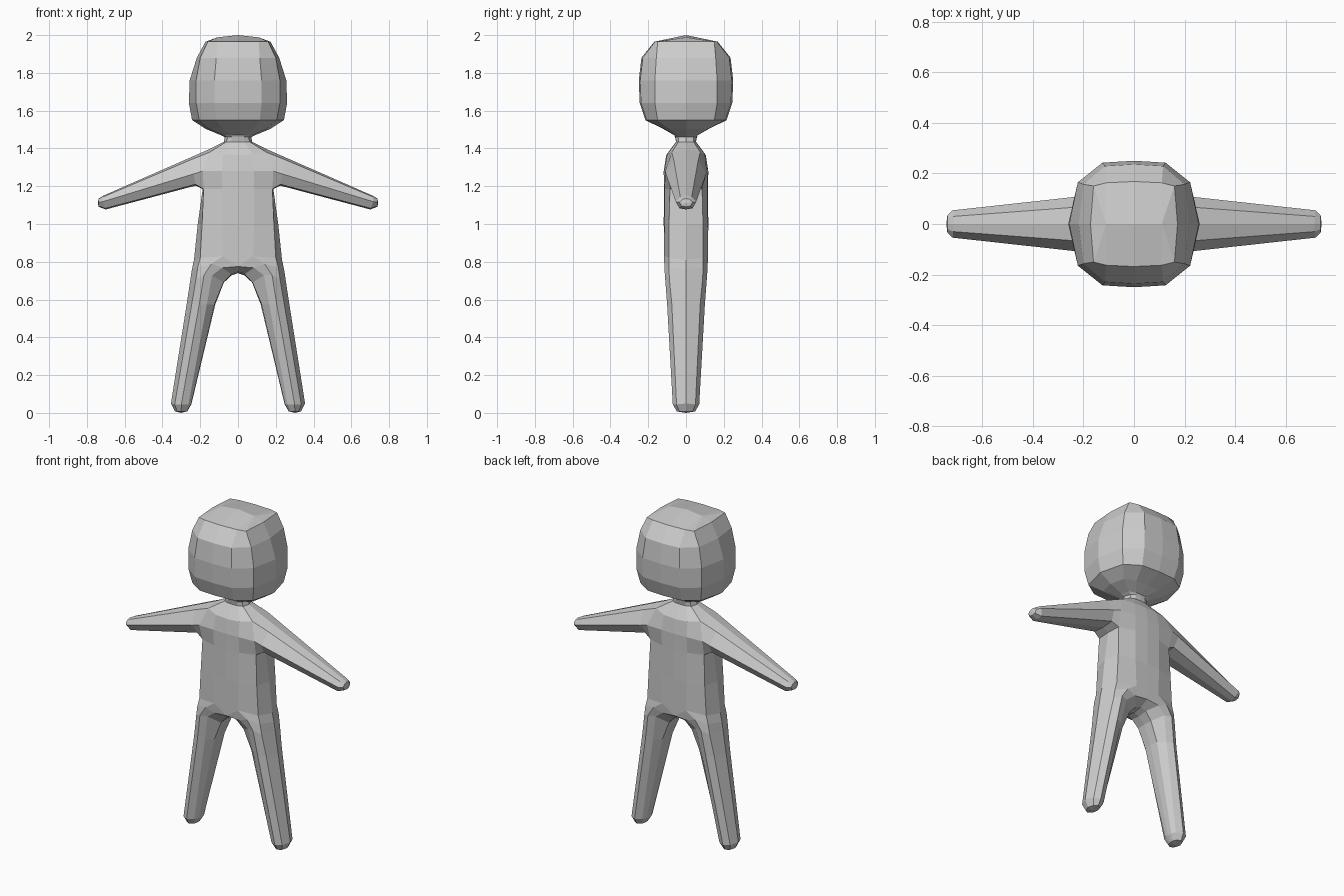
import bpy, bmesh

if "Cube" in bpy.data.objects:
    bpy.data.objects.remove(bpy.data.objects["Cube"])

grey = bpy.data.materials.new("plain grey")
grey.diffuse_color = (0.6, 0.6, 0.6, 1)
grey.use_nodes = True
grey.node_tree.nodes["Principled BSDF"].inputs["Base Color"].default_value = grey.diffuse_color

bm = bmesh.new()


def half_ring(z, a, x1, y1, x2, b, flat=0.97):
    """Right half of a rounded section, from front centre to back centre."""
    front = [(0, -b, z), (x2, -b * flat, z), (x1, -y1, z)]
    return front + [(a, 0, z)] + [(x, -y, h) for x, y, h in reversed(front)]


def mirror_y(front, side):
    """Front points, one side point, then the same points at the back."""
    return front + [side] + [(x, -y, z) for x, y, z in reversed(front)]


def loft(rings, closed=False, skip=()):
    """Join rings of equal length with quads; skip holds (row, column) holes."""
    rows = [[bm.verts.new(p) for p in r] for r in rings]
    n = len(rows[0])
    for i in range(len(rows) - 1):
        for j in range(n if closed else n - 1):
            if (i, j) not in skip:
                k = (j + 1) % n
                bm.faces.new((rows[i][j], rows[i][k], rows[i + 1][k], rows[i + 1][j]))
    return rows


def cap(row, tip):
    c = bm.verts.new(tip)
    for j in range(len(row)):
        bm.faces.new((row[j - 1], row[j], c))


# Torso: hip seam, waist, armpit, chest, shoulder
hip = mirror_y([(0, -.114, .775), (.08, -.117, .83), (.2, -.09, .82)], (.233, 0, .81))
armpit = half_ring(1.185, .187, .182, .085, .085, .117)
chest = half_ring(1.28, .2, .187, .11, .085, .118)
shoulder = mirror_y([(0, -.105, 1.365), (.08, -.1, 1.368), (.15, -.075, 1.38)], (.15, 0, 1.397))
# Neck and head
upper = [
    half_ring(1.435, .075, .062, .04, .035, .053),
    half_ring(1.46, .07, .055, .04, .03, .058),
    half_ring(1.47, .09, .075, .045, .035, .062),
    half_ring(1.503, .17, .15, .09, .08, .12),
    half_ring(1.55, .243, .205, .15, .115, .215),
    half_ring(1.64, .26, .222, .165, .125, .245),
    half_ring(1.76, .256, .222, .165, .125, .25),
    half_ring(1.88, .218, .2, .157, .115, .236),
    half_ring(1.965, .172, .16, .15, .11, .168),
    [(0, 0, 2)] + [(.11, 0, 1.988)] * 5 + [(0, 0, 2)],
]
loft([hip, half_ring(1.0, .213, .19, .09, .085, .118), armpit, chest, shoulder] + upper,
     skip={(2, 2), (2, 3), (3, 2), (3, 3)})


# Leg: front, outer side, back, then the inner side
def leg_ring(front, outer, inner, mid):
    return mirror_y(front, outer) + [(inner[0], inner[1], inner[2]), mid,
                                     (inner[0], -inner[1], inner[2])]


foot = leg_ring([(.262, -.05, .045), (.3, -.07, .045), (.335, -.05, .045)],
                (.355, 0, .05), (.25, .025, .045), (.247, 0, .045))
sole = [(.302 + (x - .302) * .6, y * .7, .008) for x, y, z in foot]
leg = loft([
    leg_ring(hip[:3], hip[3], (0, .06, .748), (0, 0, .74)),
    leg_ring([(.085, -.11, .768), (.14, -.115, .79), (.213, -.09, .77)],
             (.244, 0, .76), (.035, .06, .735), (.035, 0, .727)),
    leg_ring([(.137, -.1, .728), (.18, -.112, .73), (.222, -.088, .71)],
             (.253, 0, .7), (.077, .055, .69), (.075, 0, .69)),
    leg_ring([(.165, -.085, .575), (.205, -.1, .575), (.245, -.075, .575)],
             (.272, 0, .575), (.125, .05, .575), (.12, 0, .575)),
    foot, sole], closed=True)
cap(leg[-1], (.302, 0, 0))


# Arm: top, front, bottom, back, starting at the hole in the torso side
def arm_ring(top, tf, mf, bf, bottom):
    flip = [(x, -y, z) for x, y, z in (bf, mf, tf)]
    return [top, tf, mf, bf, bottom] + flip


wrist = arm_ring((.713, 0, 1.15), (.715, -.03, 1.143), (.717, -.054, 1.118),
                 (.703, -.035, 1.083), (.7, 0, 1.077))
hand = [(.738, y * .65, 1.112 + (z - 1.112) * .6) for x, y, z in wrist]
arm = loft([
    arm_ring(shoulder[3], shoulder[2], chest[2], armpit[2], armpit[3]),
    arm_ring((.25, 0, 1.353), (.25, -.065, 1.34), (.235, -.107, 1.265),
             (.225, -.075, 1.21), (.225, 0, 1.203)),
    wrist, hand], closed=True)
cap(arm[-1], (.742, 0, 1.11))

bmesh.ops.remove_doubles(bm, verts=bm.verts, dist=0.0005)
bmesh.ops.recalc_face_normals(bm, faces=bm.faces)
# Open half shell: make sure the faces point outward
bm.faces.ensure_lookup_table()
far = max(bm.faces, key=lambda f: f.calc_center_median().x)
if far.normal.x < 0:
    bmesh.ops.reverse_faces(bm, faces=bm.faces)

mesh = bpy.data.meshes.new("figure")
bm.to_mesh(mesh)
bm.free()
mesh.materials.append(grey)
figure = bpy.data.objects.new("figure", mesh)
bpy.context.collection.objects.link(figure)
mirror = figure.modifiers.new("mirror", 'MIRROR')
mirror.use_clip = True
mirror.merge_threshold = 0.001
